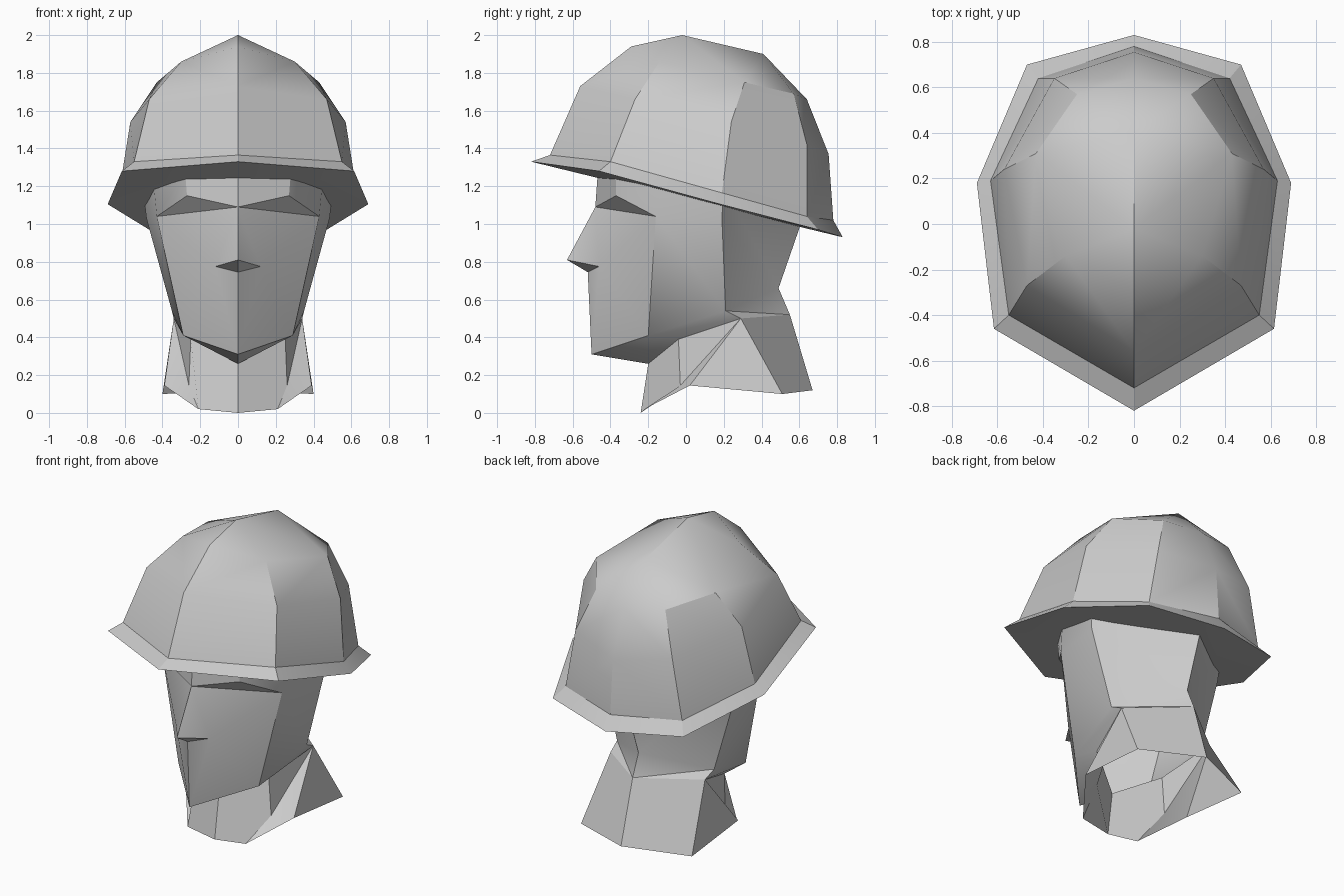
import bpy, bmesh, math

cube = bpy.data.objects.get("Cube")
if cube:
    bpy.data.objects.remove(cube, do_unlink=True)

GREY = (0.6, 0.6, 0.6, 1.0)
clay = bpy.data.materials.new("clay_grey")
clay.use_nodes = True
clay.diffuse_color = GREY
clay.node_tree.nodes["Principled BSDF"].inputs["Base Color"].default_value = GREY


def finish(name, bm):
    """Mirror the left half across x = 0, orient it outward and shade it."""
    bmesh.ops.mirror(bm, geom=bm.verts[:] + bm.edges[:] + bm.faces[:],
                     axis='X', merge_dist=0.001)
    bmesh.ops.remove_doubles(bm, verts=bm.verts[:], dist=0.001)
    bmesh.ops.recalc_face_normals(bm, faces=bm.faces[:])
    mesh = bpy.data.meshes.new(name)
    bm.to_mesh(mesh)
    bm.free()
    mesh.materials.append(clay)
    obj = bpy.data.objects.new(name, mesh)
    bpy.context.collection.objects.link(obj)
    bpy.ops.object.select_all(action='DESELECT')
    obj.select_set(True)
    bpy.context.view_layer.objects.active = obj
    bpy.ops.object.shade_smooth_by_angle(angle=math.radians(30))
    return obj


def half_shape(name, points, faces):
    """Build a half shape from named points and faces that list those names."""
    bm = bmesh.new()
    v = {key: bm.verts.new(co) for key, co in points.items()}
    for face in faces:
        bm.faces.new([v[key] for key in face.split()])
    return finish(name, bm)


# Helmet: half rings from front to back, brim edge first, then the dome
rings = [
    [(0, -.82, 1.33), (.615, -.46, 1.28), (.69, .18, 1.105), (.47, .70, .97), (0, .83, .93)],
    [(0, -.72, 1.365), (.55, -.40, 1.33), (.63, .19, 1.165), (.42, .64, 1.04), (0, .78, 1.02)],
    [(0, -.56, 1.73), (.47, -.27, 1.66), (.57, .24, 1.54), (.35, .64, 1.42), (0, .755, 1.37)],
    [(0, -.29, 1.94), (.30, -.14, 1.86), (.43, .31, 1.75), (.25, .57, 1.69), (0, .64, 1.66)],
]
bm = bmesh.new()
loops = [[bm.verts.new(p) for p in ring] for ring in rings]
for low, high in zip(loops, loops[1:]):
    for i in range(len(low) - 1):
        bm.faces.new((low[i], low[i + 1], high[i + 1], high[i]))

# Crown ridge closing the dome
crown = bm.verts.new((0, -.02, 2))
ridge = bm.verts.new((0, .41, 1.9))
front, front_side, side, back_side, back = loops[-1]
for face in ((front, front_side, crown), (crown, front_side, side, ridge),
             (side, back_side, ridge), (back_side, back, ridge)):
    bm.faces.new(face)

# Brim underside
centre = bm.verts.new((0, 0, 1.13))
for a, b in zip(loops[0], loops[0][1:]):
    bm.faces.new((a, centre, b))
finish("helmet", bm)

# Head and open neck share their edges under the jaw
half_shape("head_and_neck", {
    # hidden scalp edge inside the helmet
    "scalp_front": (0, -.465, 1.3), "scalp_brow": (.28, -.37, 1.27),
    "scalp_temple": (.45, -.12, 1.25), "scalp_side": (.505, .2, 1.2),
    "scalp_back": (0, .66, 1.15),
    # face
    "bridge": (0, -.48, 1.09), "brow": (.27, -.37, 1.15), "eye": (.43, -.16, 1.04),
    "nose": (0, -.63, .81), "nostril": (.12, -.46, .775), "lip": (0, -.52, .745),
    "chin": (0, -.5, .31), "jaw": (.29, -.2, .41), "throat": (0, -.2, .26),
    # back of the head
    "ear": (.485, .19, 1.03), "jaw_back": (.35, .21, .54), "nape": (0, .49, .66),
    # neck
    "neck_back": (0, .55, .52), "neck_side": (.34, .29, .5), "neck_front": (.25, -.04, .39),
    "collar": (.26, -.03, .145), "rim_front": (0, -.24, 0), "rim_corner": (.21, -.22, .02),
    "rim_side": (.39, .02, .145), "rim_back_side": (.4, .51, .1), "rim_back": (0, .67, .12),
}, [
    # forehead and brow overhang
    "scalp_front bridge brow scalp_brow", "scalp_brow brow eye scalp_temple",
    "bridge eye brow",
    # nose, cheek and chin
    "bridge nose nostril", "nose lip nostril", "bridge nostril eye",
    "nostril jaw eye", "nostril lip chin jaw", "chin throat jaw",
    # side and back of the head
    "scalp_temple eye ear scalp_side", "eye jaw jaw_back ear",
    "scalp_side ear nape scalp_back", "ear jaw_back nape",
    # jaw underside and nape fold
    "jaw throat neck_front", "jaw neck_front neck_side jaw_back",
    "jaw_back neck_back nape", "jaw_back neck_side neck_back",
    # neck walls
    "throat rim_front rim_corner collar neck_front", "neck_front collar neck_side",
    "collar rim_corner rim_side", "collar rim_side neck_side",
    "neck_side rim_side rim_back_side", "neck_side rim_back_side rim_back neck_back",
])
